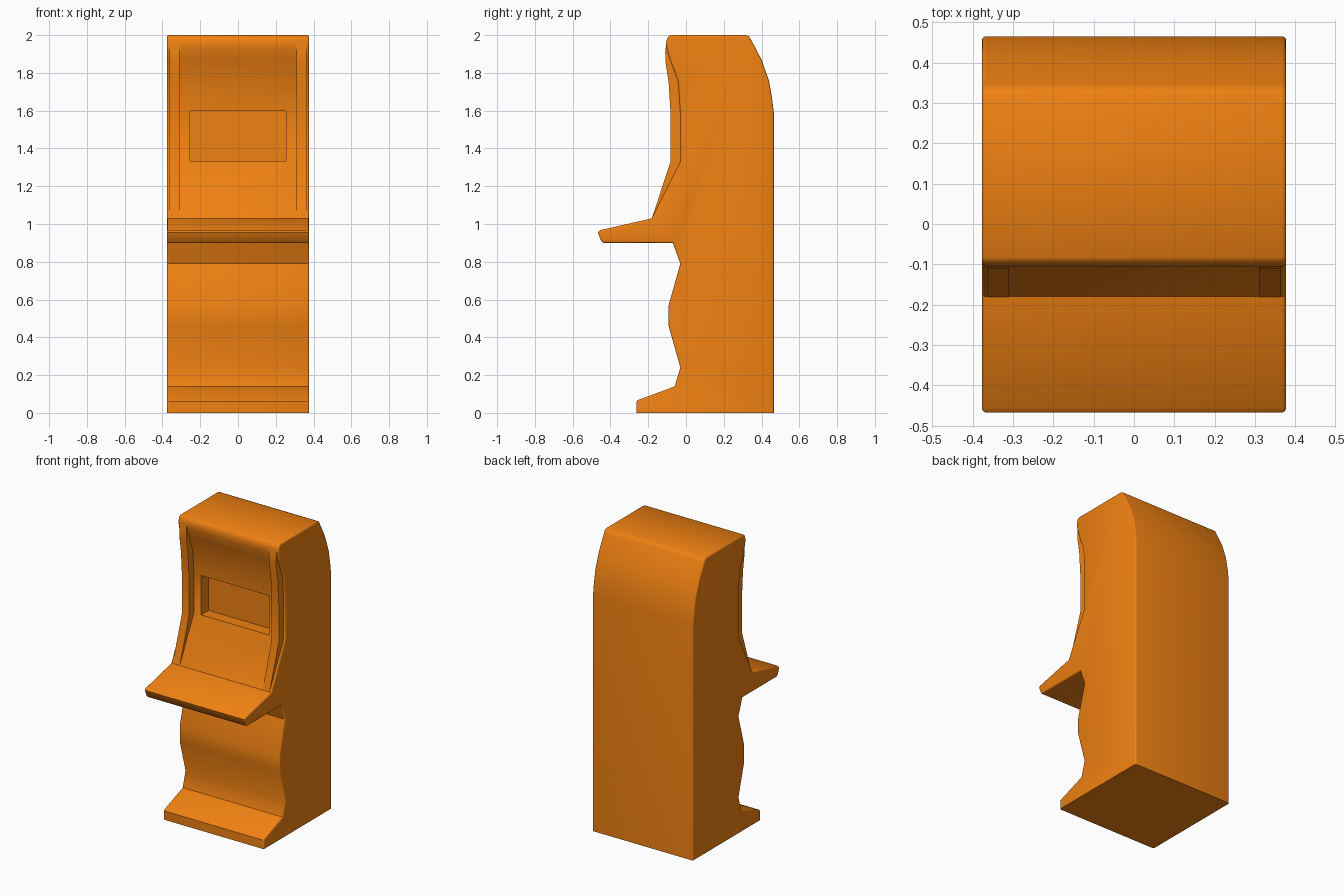
import bpy, bmesh

if "Cube" in bpy.data.objects:
    bpy.data.objects.remove(bpy.data.objects["Cube"])

orange = bpy.data.materials.new("orange")
orange.diffuse_color = (0.87, 0.22, 0.006, 1)
orange.use_nodes = True
orange.node_tree.nodes["Principled BSDF"].inputs["Base Color"].default_value = orange.diffuse_color


def extrude_profile(name, points, x0, x1, bevel=0.0):
    """Side profile (y, z) extruded along x, with rounded cap rims."""
    bm = bmesh.new()
    face = bm.faces.new([bm.verts.new((x0, y, z)) for y, z in points])
    res = bmesh.ops.extrude_face_region(bm, geom=[face])
    for v in res["geom"]:
        if isinstance(v, bmesh.types.BMVert):
            v.co.x = x1
    bmesh.ops.recalc_face_normals(bm, faces=bm.faces)
    if bevel:
        rims = [e for e in bm.edges
                if abs(e.verts[0].co.x - e.verts[1].co.x) < 1e-5
                and max(v.co.z for v in e.verts) > 0.001]
        bmesh.ops.bevel(bm, geom=rims, offset=bevel, segments=3,
                        profile=0.5, affect='EDGES')
    mesh = bpy.data.meshes.new(name)
    bm.to_mesh(mesh)
    bm.free()
    obj = bpy.data.objects.new(name, mesh)
    bpy.context.collection.objects.link(obj)
    mesh.materials.append(orange)
    return obj


def smooth(obj):
    bpy.ops.object.select_all(action='DESELECT')
    obj.select_set(True)
    bpy.context.view_layer.objects.active = obj
    bpy.ops.object.shade_smooth_by_angle(angle=0.6)


# Cabinet body: back, curved top, recessed face, control shelf, wavy front, foot
cabinet = extrude_profile("cabinet", [
    (0.465, 0), (0.465, 1.59), (0.455, 1.67), (0.439, 1.76), (0.40, 1.87),
    (0.345, 1.975), (0.335, 1.992), (0.318, 2.0),
    (-0.082, 2.0), (-0.096, 1.99), (-0.105, 1.965), (-0.102, 1.93), (-0.085, 1.87),
    (-0.042, 1.76), (-0.03, 1.59), (-0.03, 1.33), (-0.18, 1.03),
    (-0.455, 0.967), (-0.467, 0.955), (-0.448, 0.908), (-0.438, 0.90),
    (-0.07, 0.90), (-0.03, 0.79), (-0.092, 0.57), (-0.092, 0.46),
    (-0.03, 0.24), (-0.06, 0.14), (-0.255, 0.068), (-0.262, 0.06), (-0.262, 0),
], -0.377, 0.377, 0.01)

# Screen recess cut into the face
cutter = extrude_profile("screen_cutter", [
    (-0.2, 1.33), (0.05, 1.33), (0.05, 1.597), (-0.2, 1.597)], -0.255, 0.255)
mod = cabinet.modifiers.new("screen", 'BOOLEAN')
mod.operation = 'DIFFERENCE'
mod.solver = 'EXACT'
mod.object = cutter
bpy.context.view_layer.objects.active = cabinet
bpy.ops.object.modifier_apply(modifier=mod.name)
bpy.data.objects.remove(cutter, do_unlink=True)
smooth(cabinet)

# Raised trim strips on either side of the screen
trim = [(-0.104, 1.96), (-0.11, 1.91), (-0.109, 1.86), (-0.092, 1.75), (-0.082, 1.59),
        (-0.082, 1.33), (-0.181, 1.03), (-0.14, 1.03), (0.0, 1.33),
        (0.0, 1.76), (-0.06, 1.88), (-0.08, 1.96)]
for side, label in ((1, "right"), (-1, "left")):
    smooth(extrude_profile(label + "_trim", trim, side * 0.31, side * 0.363))
